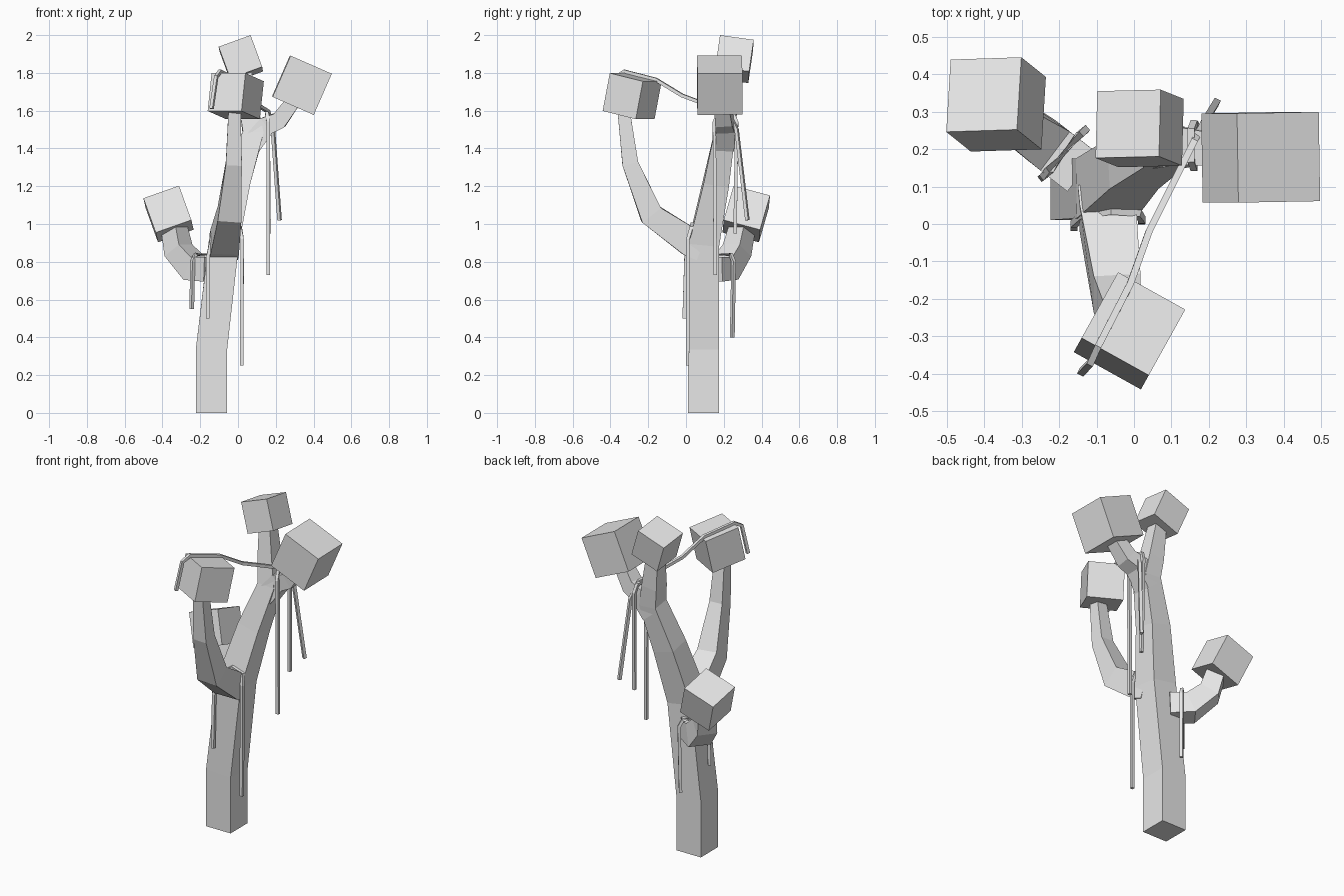
import bpy
from mathutils import Vector, Matrix

if "Cube" in bpy.data.objects:
    bpy.data.objects.remove(bpy.data.objects["Cube"])

mat = bpy.data.materials.new("light_grey")
mat.diffuse_color = (0.8, 0.8, 0.8, 1)
mat.use_nodes = True
mat.node_tree.nodes["Principled BSDF"].inputs["Base Color"].default_value = mat.diffuse_color


def make_object(name, verts, faces):
    mesh = bpy.data.meshes.new(name)
    mesh.from_pydata(verts, [], faces)
    mesh.materials.append(mat)
    obj = bpy.data.objects.new(name, mesh)
    bpy.context.collection.objects.link(obj)
    return obj


def limb(name, path, ref):
    """Square tapering tube along (x, y, z, width) points; ref sets one side direction."""
    pts = [Vector(p[:3]) for p in path]
    verts, faces, last = [], [], len(pts) - 1
    for i, p in enumerate(pts):
        t = Vector()
        if i > 0:
            t += (p - pts[i - 1]).normalized()
        if i < last:
            t += (pts[i + 1] - p).normalized()
        t.normalize()
        a = Vector(ref)
        a = (a - t * a.dot(t)).normalized()
        b = t.cross(a)
        h = path[i][3] / 2
        verts += [p + a * h * u + b * h * v for u, v in ((1, 1), (-1, 1), (-1, -1), (1, -1))]
    for i in range(last):
        for k in range(4):
            n = (k + 1) % 4
            faces.append((i * 4 + k, i * 4 + n, i * 4 + 4 + n, i * 4 + 4 + k))
    faces += [(3, 2, 1, 0), tuple(last * 4 + k for k in range(4))]
    return make_object(name, verts, faces)


def vine(name, path, ref, width=0.018):
    return limb(name, [(*p, width) for p in path], ref)


def leaf_cube(name, centre, size, x_dir, y_dir):
    """Leaf block tilted so its edges follow x_dir and y_dir."""
    x = Vector(x_dir).normalized()
    y = Vector(y_dir)
    y = (y - x * y.dot(x)).normalized()
    z = x.cross(y)
    bpy.ops.mesh.primitive_cube_add(size=size)
    obj = bpy.context.object
    obj.name = name
    obj.data.materials.append(mat)
    rot = Matrix((x, y, z)).transposed().to_4x4()
    obj.matrix_world = Matrix.Translation(centre) @ rot


# Trunk and branches
limb("trunk", [(-.14, .093, 0, .165), (-.14, .093, .34, .165), (-.075, .095, .9, .16),
               (-.003, .16, 1.22, .135), (.08, .205, 1.48, .11),
               (.06, .22, 1.6, .1), (.035, .24, 1.8, .075)], (0, 1, 0))
limb("front_branch", [(-.075, .08, .88, .15), (-.07, .02, .905, .15), (-.045, -.185, 1.05, .125),
                      (-.022, -.295, 1.32, .085), (-.018, -.33, 1.6, .065)], (1, 0, 0))
limb("left_branch", [(-.14, .14, .76, .13), (-.23, .21, .765, .13),
                     (-.315, .27, .86, .115), (-.34, .3, .99, .1)], (.62, .78, 0))
limb("right_branch", [(.07, .2, 1.42, .11), (.15, .208, 1.52, .1),
                      (.22, .2, 1.55, .09), (.3, .185, 1.66, .075)], (0, 1, 0))

# Leaf blocks
leaf_cube("top_leaves", (.015, .255, 1.873), .18, (.165, .004, .06), (0, .17, -.025))
leaf_cube("front_leaves", (-.012, -.285, 1.677), .205, (.18, -.1, 0), (.095, .175, -.043))
leaf_cube("right_leaves", (.338, .178, 1.735), .238, (.217, .004, -.095), (0, 1, 0))
leaf_cube("left_leaves", (-.368, .319, 1.053), .2, (.185, .006, .065), (0, .19, -.055))

# Hanging vines draped over the branches
vine("fork_vine", [(-.16, -.01, .5), (-.16, 0, .82), (-.135, .025, .95), (-.06, .035, 1.0),
                   (.012, .03, .98), (.022, .01, .92), (.02, .008, .25)], (0, 1, 0.2))
vine("left_vine", [(-.245, .125, .55), (-.24, .128, .8), (-.225, .145, .838),
                   (-.145, .238, .838), (-.13, .252, .8), (-.135, .245, .4)], (.62, .5, .1))
vine("right_vine", [(.16, .155, .73), (.16, .15, 1.54), (.152, .17, 1.588), (.152, .25, 1.588),
                    (.16, .268, 1.54), (.165, .26, .95)], (1, 0, 0))
vine("bridge_vine", [(-.14, -.395, 1.61), (-.115, -.37, 1.78), (-.095, -.325, 1.808),
                     (-.01, -.16, 1.765), (.04, -.02, 1.68), (.12, .14, 1.62),
                     (.16, .22, 1.595), (.185, .268, 1.5), (.22, .325, 1.02)], (.9, -.43, 0))
